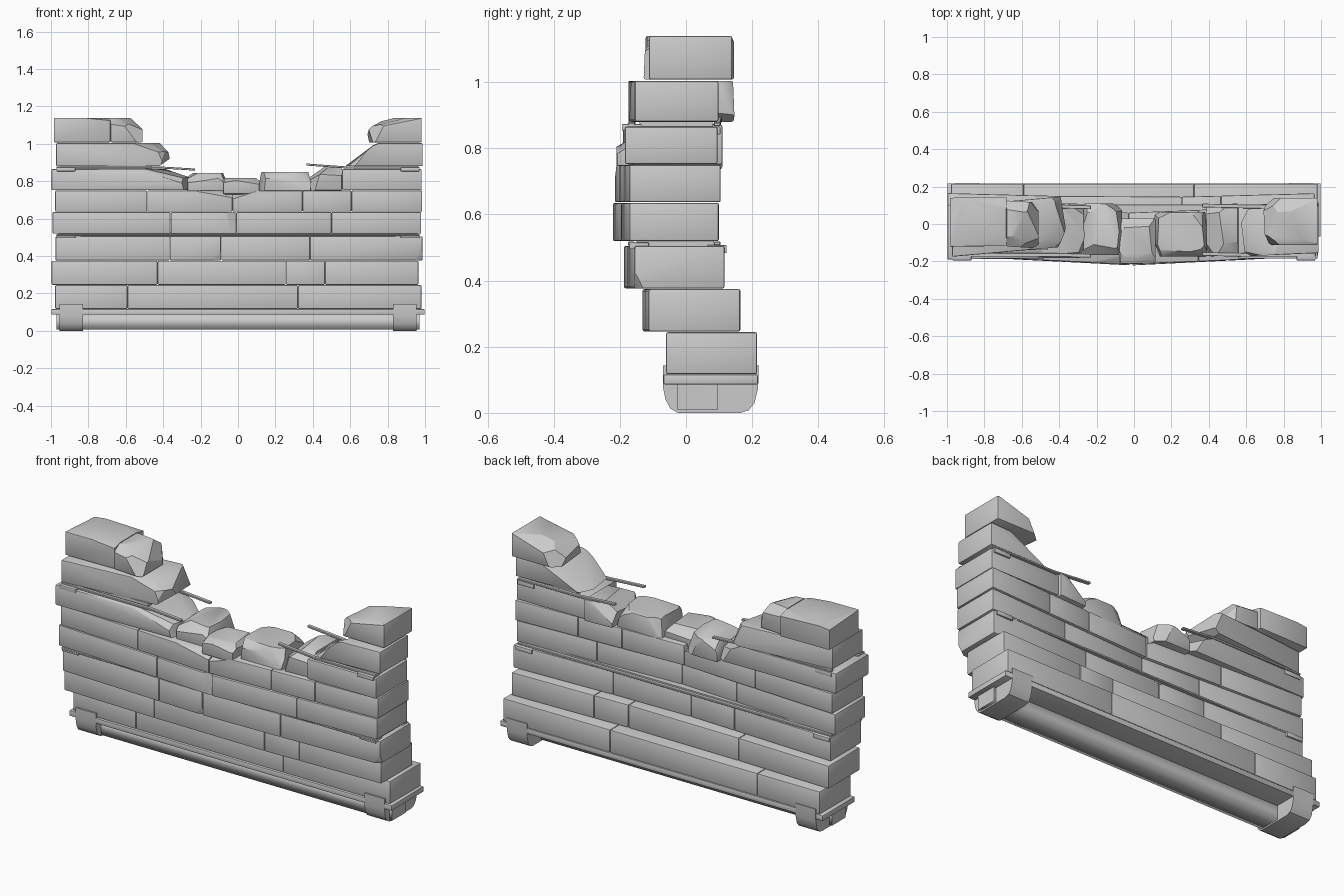
import bpy, bmesh, math, random
from mathutils import Vector, Matrix

random.seed(7)


def finish(bm, name):
    bmesh.ops.recalc_face_normals(bm, faces=bm.faces[:])
    mesh = bpy.data.meshes.new(name)
    bm.to_mesh(mesh)
    bm.free()
    ob = bpy.data.objects.new(name, mesh)
    bpy.context.collection.objects.link(ob)
    return ob


def slice_off(bm, co, no):
    """Cut away everything on the normal side of a plane and cap the hole."""
    bmesh.ops.bisect_plane(bm, geom=bm.verts[:] + bm.edges[:] + bm.faces[:], dist=1e-5,
                           plane_co=co, plane_no=Vector(no).normalized(), clear_outer=True)
    rim = [e for e in bm.edges if e.is_boundary]
    if rim:
        bmesh.ops.edgeloop_fill(bm, edges=rim)


def block(name, x, y, z, y_shift=(0, 0), bevel=0.006, cuts=(), chips=0):
    """Rounded block; each end can slide in y; cuts are (point, normal); chips are random breaks."""
    bm = bmesh.new()
    bmesh.ops.create_cube(bm, size=1)
    lo, hi = Vector((x[0], y[0], z[0])), Vector((x[1], y[1], z[1]))
    mid, size = (lo + hi) / 2, hi - lo
    for v in bm.verts:
        end = 1 if v.co.x > 0 else 0
        v.co = mid + Vector(a * b for a, b in zip(v.co, size))
        v.co.y += y_shift[end]
    if bevel:
        bmesh.ops.bevel(bm, geom=bm.edges[:], offset=bevel, segments=2, profile=0.5, affect='EDGES')
    for co, no in cuts:
        slice_off(bm, co, no)
    for i in range(chips):
        a = i * math.tau * 0.382 + random.uniform(-0.3, 0.3)
        n = Vector((math.cos(a), math.sin(a), random.uniform(0.1, 2.2)))
        n.normalize()
        reach = sum(abs(n[k]) * size[k] / 2 for k in range(3))
        slice_off(bm, mid + n * reach * random.uniform(0.7, 0.85), n)
    return finish(bm, name)


def rod(name, a, b, w=0.02, h=0.011):
    """Flat reinforcing bar between two points."""
    a, b = Vector(a), Vector(b)
    d = b - a
    bm = bmesh.new()
    bmesh.ops.create_cube(bm, size=1)
    bmesh.ops.scale(bm, vec=(d.length, w, h), verts=bm.verts)
    bmesh.ops.bevel(bm, geom=bm.edges[:], offset=0.002, segments=1, affect='EDGES')
    m = Matrix.Translation((a + b) / 2) @ d.to_track_quat('X', 'Z').to_matrix().to_4x4()
    bmesh.ops.transform(bm, matrix=m, verts=bm.verts)
    return finish(bm, name)


# Complete courses: z range, y range at the ends, forward bow in the middle, joints
courses = [
    ((0.117, 0.244), (-0.06, 0.215), 0.0, (-0.978, -0.59, 0.32, 0.982)),
    ((0.246, 0.374), (-0.112, 0.165), -0.026, (-0.997, -0.43, 0.255, 0.465, 0.965)),
    ((0.376, 0.505), (-0.155, 0.117), -0.036, (-0.976, -0.365, -0.09, 0.385, 0.987)),
    ((0.519, 0.635), (-0.17, 0.10), -0.052, (-0.992, -0.36, -0.01, 0.50, 0.98)),
    ((0.637, 0.75), (-0.17, 0.106), -0.047, (-0.978, -0.485, -0.03, 0.345, 0.607, 0.985)),
]
corner_breaks = {
    (2, 1): [((-0.12, -0.19, 0.40), (0.4, -1, -0.4))],
    (2, 3): [((0.96, -0.155, 0.39), (0.7, -1, -0.5))],
    (3, 1): [((-0.03, -0.21, 0.58), (0.5, -1, 0.15))],
    (4, 1): [((-0.15, -0.19, 0.745), (0.15, -0.6, 1)), ((-0.06, 0, 0.735), (0.5, 0.1, 1))],
    (4, 2): [((0.03, -0.19, 0.735), (-0.3, -0.5, 1))],
}
for c, (z, y, bow, joints) in enumerate(courses):
    for i, (x0, x1) in enumerate(zip(joints, joints[1:])):
        shift = [bow * max(0, 1 - abs(x)) for x in (x0, x1)]
        block(f"course_{c + 1}_brick_{i + 1}", (x0 + 0.0005, x1 - 0.0005), y, z, shift,
              cuts=corner_breaks.get((c, i), ()))

# Sixth course: two long ends and loose rubble between
Z6 = (0.752, 0.865)
block("course_6_left", (-0.997, -0.262), (-0.19, 0.10), Z6, (0, 0.01), cuts=[
    ((-0.40, 0, 0.862), (0.25, -0.12, 1)), ((-0.33, 0, 0.845), (0.5, 0.2, 1)),
    ((-0.27, -0.10, 0.80), (1, -0.4, 0.25)), ((-0.30, 0.08, 0.80), (0.8, 0.9, 0.5)),
    ((-0.36, -0.15, 0.84), (0.3, -0.9, 0.9))])
block("course_6_right", (0.557, 0.982), (-0.185, 0.095), Z6)
block("rubble_1", (-0.27, -0.065), (-0.165, 0.11), (0.735, 0.845), bevel=0.01, chips=12)
block("rubble_2", (-0.08, 0.115), (-0.21, 0.03), (0.73, 0.818), bevel=0.01, chips=11)
block("rubble_3", (0.105, 0.39), (-0.175, 0.065), (0.735, 0.85), bevel=0.01, chips=13)
block("rubble_4", (0.388, 0.555), (-0.165, 0.11), (0.75, 0.872), (-0.01, 0), cuts=[
    ((0.44, 0, 0.855), (-0.7, -0.1, 1)), ((0.40, -0.13, 0.80), (-1, -0.6, 0.3)),
    ((0.50, -0.14, 0.85), (0.1, -0.6, 1)), ((0.43, 0.08, 0.83), (-0.6, 0.8, 0.7))])

# Seventh course stubs
Z7 = (0.88, 1.004)
block("course_7_left", (-0.972, -0.355), (-0.175, 0.095), Z7, (0, 0.055), cuts=[
    ((-0.42, 0, 0.99), (0.6, -0.15, 1)), ((-0.38, 0, 0.95), (1, 0.2, 0.35)),
    ((-0.40, -0.11, 0.94), (0.8, -1, 0.3)), ((-0.40, 0.13, 0.94), (0.8, 0.8, 0.4)),
    ((-0.40, 0, 0.895), (0.7, 0, -1)), ((-0.46, -0.10, 0.985), (0.4, -0.6, 1)),
    ((-0.375, -0.05, 0.93), (1, -0.4, -0.1))])
block("course_7_right", (0.54, 0.987), (-0.155, 0.098), Z7, (-0.02, 0), cuts=[
    ((0.65, 0, 0.945), (-0.85, -0.1, 1)), ((0.60, -0.02, 0.90), (-0.5, 0.25, 1)),
    ((0.62, -0.14, 0.93), (-0.6, -0.9, 0.5)), ((0.66, 0.09, 0.95), (-0.6, 0.7, 0.4)),
    ((0.70, -0.05, 0.992), (-0.4, -0.1, 1))])

# Eighth course stubs
Z8 = (1.008, 1.139)
block("course_8_left", (-0.985, -0.682), (-0.122, 0.14), Z8, (0, 0.005), cuts=[
    ((-0.72, -0.08, 1.137), (0.1, -0.25, 1)), ((-0.90, 0.05, 1.137), (-0.12, 0.06, 1)),
    ((-0.80, 0.10, 1.136), (0.03, 0.25, 1))])
block("course_8_left_broken", (-0.681, -0.51), (-0.12, 0.125), Z8, (0, -0.01), cuts=[
    ((-0.57, 0, 1.12), (0.5, -0.2, 1)), ((-0.53, 0, 1.09), (1, 0.2, 0.6)),
    ((-0.53, -0.09, 1.07), (0.6, -1, 0.5)), ((-0.60, 0.10, 1.115), (0.1, 0.7, 1)),
    ((-0.63, -0.09, 1.12), (0.1, -0.7, 1)), ((-0.525, 0.08, 1.06), (1, 0.7, 0.1))])
block("course_8_right", (0.685, 0.982), (-0.112, 0.14), Z8, cuts=[
    ((0.80, 0, 1.122), (-0.25, -0.1, 1)), ((0.735, 0, 1.10), (-0.9, 0.15, 1)),
    ((0.70, 0, 1.05), (-1, -0.1, -0.25)), ((0.73, -0.08, 1.08), (-0.8, -1, 0.4)),
    ((0.74, 0.10, 1.08), (-0.8, 0.9, 0.4)), ((0.86, -0.10, 1.12), (-0.2, -0.7, 1)),
    ((0.84, 0.10, 1.12), (-0.3, 0.6, 1))])

# Mortar beds and reinforcing bars between courses
block("lower_mortar_bed", (-0.96, 0.96), (-0.15, 0.085), (0.50, 0.525), bevel=0)
block("upper_mortar_left", (-0.95, -0.46), (-0.14, 0.08), (0.86, 0.885), bevel=0)
block("upper_mortar_right", (0.62, 0.96), (-0.14, 0.08), (0.86, 0.885), bevel=0)
for side, y in (("front", -0.165), ("back", 0.094)):
    rod(f"lower_bar_{side}", (-0.97, y, 0.512), (0.97, y, 0.512))
    rod(f"upper_bar_left_{side}", (-0.97, y, 0.873), (-0.40, y, 0.873))
    rod(f"bent_bar_left_{side}", (-0.41, y, 0.873), (-0.23, y - 0.005, 0.862))
    rod(f"upper_bar_right_{side}", (0.58, y, 0.872), (0.97, y, 0.872))
    rod(f"bent_bar_right_{side}", (0.60, y, 0.872), (0.365, y + 0.005, 0.889))

# Small clips hugging the bars at both ends
for end, s in (("left", -1), ("right", 1)):
    xs = sorted((s * 0.87, s * 0.97))
    for z, front, back, tag in ((0.495, -0.172, 0.123, "lower"), (0.853, -0.194, 0.104, "upper")):
        block(f"{tag}_clip_{end}_front", xs, (front, front + 0.06), (z, z + 0.02), bevel=0.003)
        block(f"{tag}_clip_{end}_back", xs, (back - 0.06, back), (z - 0.012, z + 0.012), bevel=0.003)

# Base sill and the softly shaded beam below it
block("base_sill", (-0.997, 0.997), (-0.068, 0.217), (0.086, 0.116), bevel=0.004)
beam = block("base_beam", (-0.97, 0.97), (-0.025, 0.095), (0.008, 0.088), bevel=0)

# Rounded cradle feet, extruded from a side profile
profile = [(-0.07, 0.143), (-0.07, 0.08), (-0.062, 0.04), (-0.047, 0.013), (-0.025, 0.0),
           (0.165, 0.0), (0.19, 0.008), (0.207, 0.03), (0.218, 0.075), (0.22, 0.143)]
for end, x0 in (("left", -0.955), ("right", 0.83)):
    bm = bmesh.new()
    face = bm.faces.new([bm.verts.new((x0, y, z)) for y, z in profile])
    out = bmesh.ops.extrude_face_region(bm, geom=[face])
    bmesh.ops.translate(bm, vec=(0.125, 0, 0),
                        verts=[v for v in out["geom"] if isinstance(v, bmesh.types.BMVert)])
    finish(bm, f"cradle_foot_{end}")

bpy.ops.object.select_all(action='SELECT')
bpy.context.view_layer.objects.active = beam
bpy.ops.object.shade_smooth_by_angle(angle=math.radians(32))

# The beam stays smooth along its length, sharp only around its ends
for e in beam.data.edges:
    a, b = (beam.data.vertices[i].co.x for i in e.vertices)
    e.use_edge_sharp = abs(a - b) < 0.01
